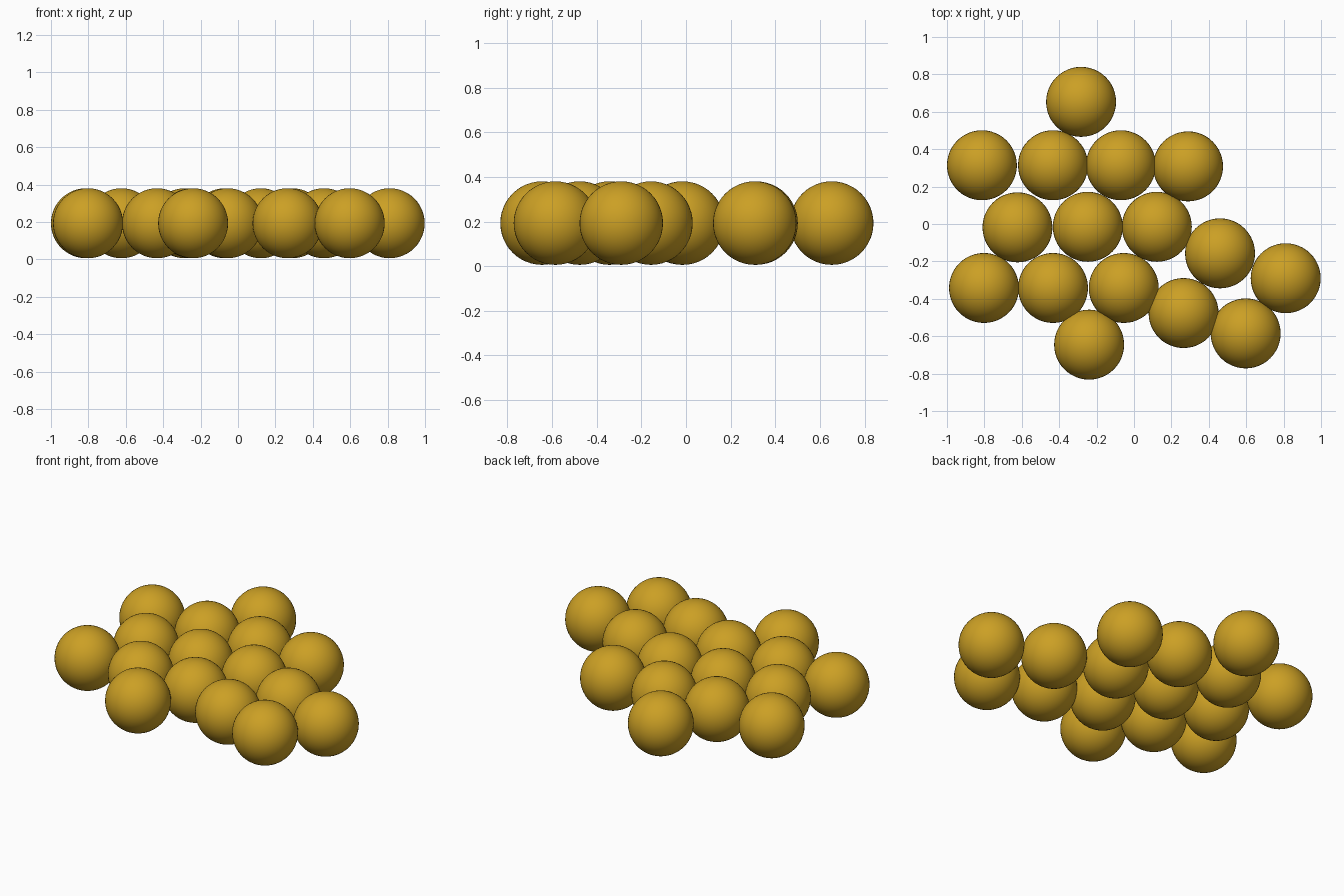
import bpy

if "Cube" in bpy.data.objects:
    bpy.data.objects.remove(bpy.data.objects["Cube"])

RADIUS = 0.187
HEIGHT = 0.193

gold = bpy.data.materials.new("gold")
gold.diffuse_color = (0.60, 0.35, 0.018, 1)
gold.use_nodes = True
gold.node_tree.nodes["Principled BSDF"].inputs["Base Color"].default_value = gold.diffuse_color

# Rows of balls lying flat, back to front: (x, y) centres
ROWS = [
    [(-0.283, 0.653)],
    [(-0.813, 0.314), (-0.433, 0.314), (-0.07, 0.314), (0.289, 0.308)],
    [(-0.623, -0.018), (-0.247, -0.015), (0.122, -0.015), (0.460, -0.157), (0.811, -0.290)],
    [(-0.802, -0.342), (-0.433, -0.342), (-0.055, -0.342), (0.265, -0.476), (0.597, -0.585)],
    [(-0.240, -0.645)],
]

# One shared sphere mesh for every ball
ball_mesh = None
for r, row in enumerate(ROWS, 1):
    for c, (x, y) in enumerate(row, 1):
        if ball_mesh is None:
            bpy.ops.mesh.primitive_uv_sphere_add(segments=48, ring_count=24, radius=RADIUS)
            ball = bpy.context.object
            ball_mesh = ball.data
            ball_mesh.name = "ball"
            ball_mesh.materials.append(gold)
            bpy.ops.object.shade_smooth()
        else:
            ball = bpy.data.objects.new("ball", ball_mesh)
            bpy.context.collection.objects.link(ball)
        ball.name = f"ball_row{r}_{c}"
        ball.location = (x, y, HEIGHT)
